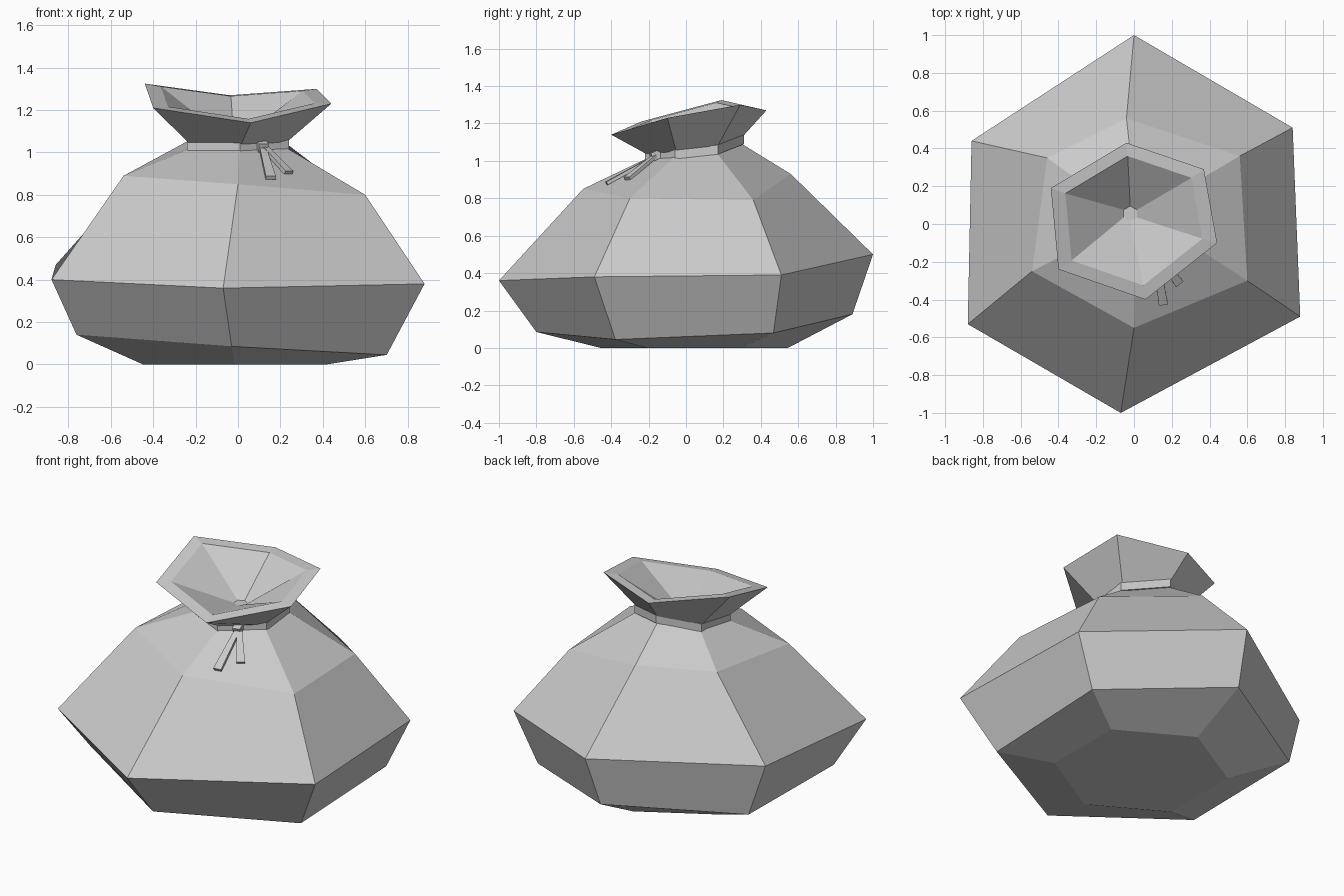
import bpy, bmesh, math
from mathutils import Vector

if "Cube" in bpy.data.objects:
    bpy.data.objects.remove(bpy.data.objects["Cube"])


def hexagon(cx, cy, r, heights):
    # six points, starting at the back and running clockwise from above
    return [Vector((cx + r * math.sin(i * math.pi / 3),
                    cy + r * math.cos(i * math.pi / 3), z))
            for i, z in enumerate(heights)]


def scaled(ring, factor, dz=0.0):
    c = sum(ring, Vector()) / len(ring)
    return [c + (p - c) * factor + Vector((0, 0, dz)) for p in ring]


def raised(ring, dz):
    return [p + Vector((0, 0, dz)) for p in ring]


def loft(name, rings, closed=False):
    # skin between rings; either cap both ends or join last ring to first
    bm = bmesh.new()
    loops = [[bm.verts.new(p) for p in ring] for ring in rings]
    n = len(loops[0])
    pairs = list(zip(loops, loops[1:]))
    if closed:
        pairs.append((loops[-1], loops[0]))
    else:
        bm.faces.new(loops[0])
        bm.faces.new(loops[-1])
    for a, b in pairs:
        for i in range(n):
            j = (i + 1) % n
            bm.faces.new((a[i], a[j], b[j], b[i]))
    bmesh.ops.recalc_face_normals(bm, faces=bm.faces)
    mesh = bpy.data.meshes.new(name)
    bm.to_mesh(mesh)
    bm.free()
    ob = bpy.data.objects.new(name, mesh)
    bpy.context.collection.objects.link(ob)
    return ob


def points(*xyz):
    return [Vector(p) for p in xyz]


# Slumped cross-sections of the sack
base = hexagon(-0.015, 0.045, 0.5, [0] * 6)
low = hexagon(-0.03, 0.045, 0.845, [0.18, 0.08, 0.045, 0.085, 0.14, 0.15])
belly = points((0, 1, 0.5), (0.84, 0.51, 0.39), (0.88, -0.49, 0.38),
               (-0.07, -1, 0.36), (-0.88, -0.53, 0.4), (-0.86, 0.44, 0.47))
shoulder = points((-0.04, 0.56, 0.93), (0.56, 0.36, 0.79), (0.6, -0.3, 0.8),
                  (0, -0.55, 0.85), (-0.54, -0.25, 0.89), (-0.46, 0.35, 0.92))
tie = points((-0.01, 0.31, 1.09), (0.24, 0.17, 1.035), (0.24, -0.06, 1.01),
             (0.01, -0.22, 1.0), (-0.24, -0.1, 1.0), (-0.24, 0.19, 1.05))
rim = points((-0.04, 0.43, 1.27), (0.37, 0.29, 1.3), (0.44, -0.1, 1.23),
             (0.06, -0.4, 1.14), (-0.4, -0.24, 1.21), (-0.44, 0.19, 1.325))
throat = hexagon(-0.02, 0.055, 0.04, [1.07] * 6)

# Sack with gathered neck and open mouth
loft("sack", [base, low, belly, shoulder, scaled(tie, 0.88, 0.02),
              rim, scaled(rim, 0.825), throat])

# Cord band around the neck
inner = scaled(tie, 0.85)
loft("neck_band", [tie, raised(tie, 0.05), raised(inner, 0.05), inner], closed=True)


def strip(name, start, end, w0, w1, thick):
    # flat tapered strip between two points
    a, b = Vector(start), Vector(end)
    d = (b - a).normalized()
    side = d.cross(Vector((0, 0, 1))).normalized()
    up = side.cross(d)

    def section(p, w):
        return [p + side * (sx * w / 2) + up * (sz * thick / 2)
                for sx, sz in ((-1, -1), (1, -1), (1, 1), (-1, 1))]
    return loft(name, [section(a, w0), section(b, w1)])


# Knot and two loose cord ends
strip("knot", (0.105, -0.13, 1.045), (0.12, -0.185, 1.02), 0.05, 0.045, 0.045)
strip("cord_end_long", (0.115, -0.16, 1.025), (0.155, -0.425, 0.88), 0.03, 0.048, 0.018)
strip("cord_end_short", (0.12, -0.16, 1.03), (0.24, -0.315, 0.905), 0.03, 0.048, 0.018)
